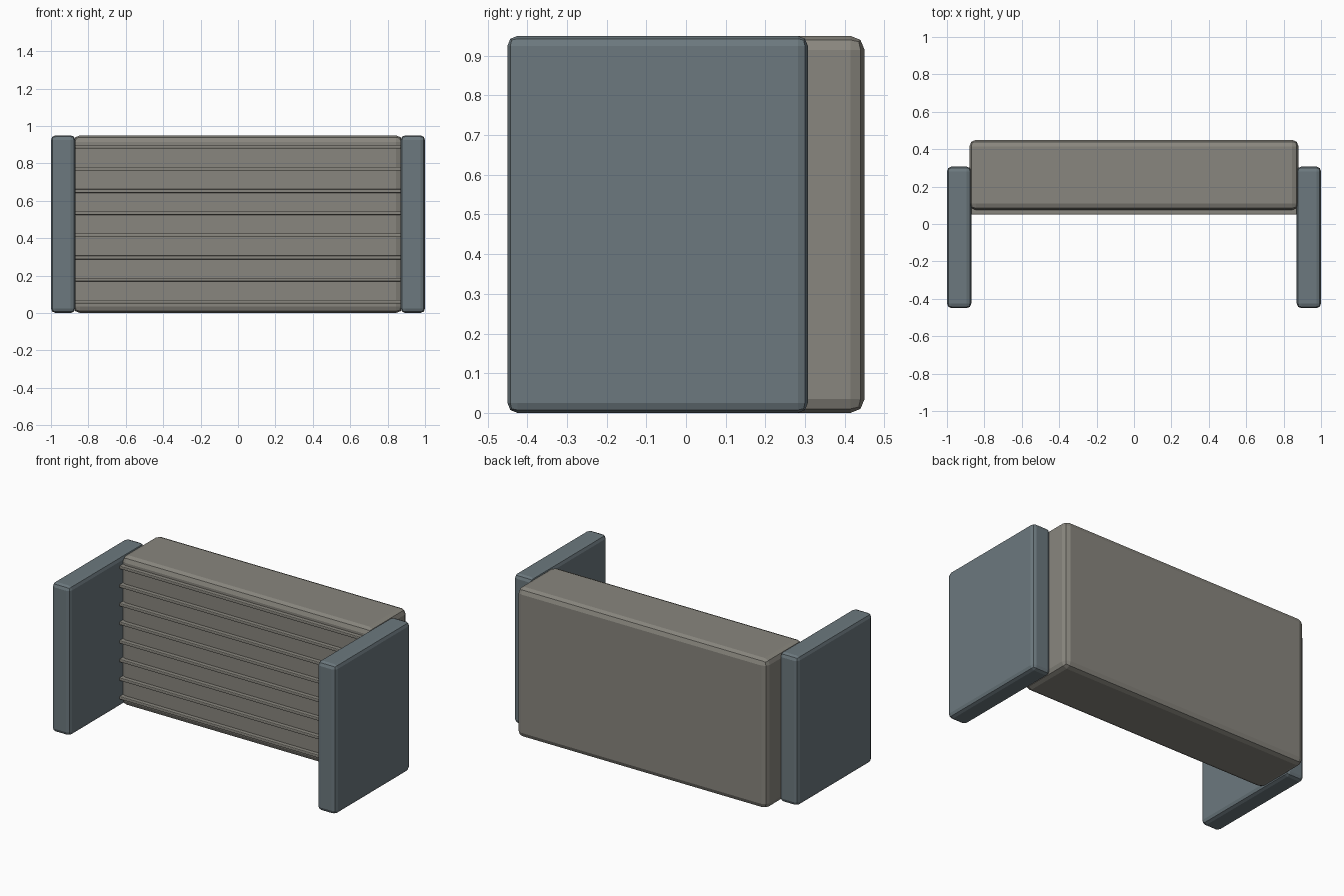
import bpy

if "Cube" in bpy.data.objects:
    bpy.data.objects.remove(bpy.data.objects["Cube"])


def material(name, color):
    m = bpy.data.materials.new(name)
    m.diffuse_color = color
    m.use_nodes = True
    m.node_tree.nodes["Principled BSDF"].inputs["Base Color"].default_value = m.diffuse_color
    return m


def box(name, lo, hi, bevel, segments, mat):
    """Bevelled box spanning the corners lo and hi."""
    centre = [(a + b) / 2 for a, b in zip(lo, hi)]
    bpy.ops.mesh.primitive_cube_add(size=1, location=centre)
    ob = bpy.context.object
    ob.name = name
    ob.scale = [b - a for a, b in zip(lo, hi)]
    bpy.ops.object.transform_apply(location=False, rotation=False, scale=True)
    mod = ob.modifiers.new("rounded_edges", 'BEVEL')
    mod.width = bevel
    mod.segments = segments
    ob.data.materials.append(mat)
    return ob


warm_grey = material("warm_grey", (0.25, 0.24, 0.21, 1))
blue_grey = material("blue_grey", (0.15, 0.19, 0.21, 1))

# Main block at the back
box("main_block", (-0.88, 0.075, 0), (0.88, 0.45, 0.95), 0.035, 2, warm_grey)

# Side panels reaching forward
for side, x in (("left", -0.935), ("right", 0.935)):
    box(side + "_panel", (x - 0.065, -0.45, 0), (x + 0.065, 0.307, 0.95),
        0.025, 2, blue_grey)

# Thin horizontal slats across the front
for i in range(8):
    z = 0.06 + i * 0.1185
    box(f"front_slat_{i + 1}", (-0.872, 0.05, z - 0.01), (0.872, 0.11, z + 0.01),
        0.005, 2, warm_grey)
